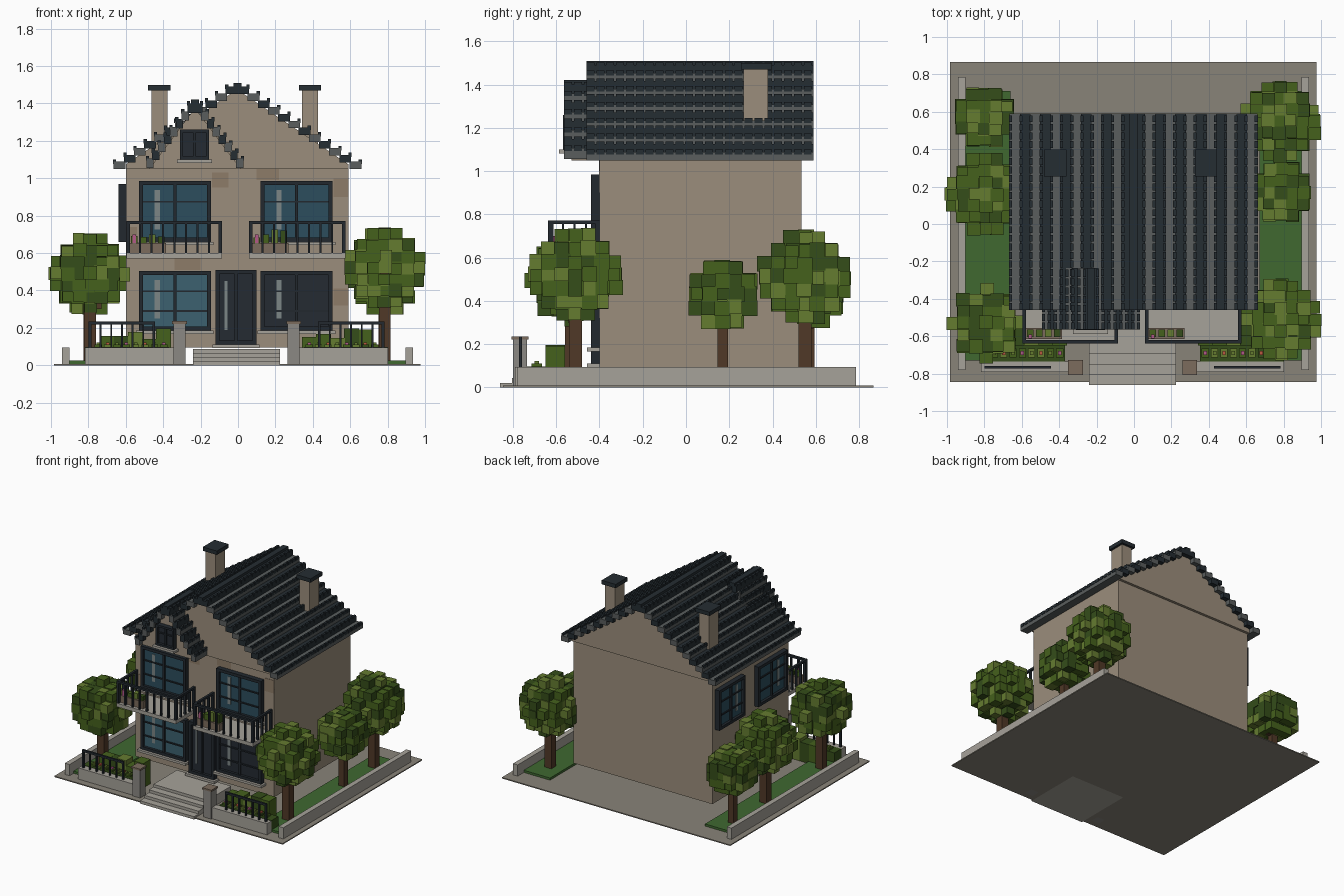
import bpy, bmesh, random

if "Cube" in bpy.data.objects:
    bpy.data.objects.remove(bpy.data.objects["Cube"])
random.seed(4)

COLORS = {
    "wall": (0.33, 0.27, 0.20), "patch": (0.27, 0.20, 0.14), "slate": (0.018, 0.026, 0.032),
    "slate_grey": (0.10, 0.11, 0.11), "iron": (0.016, 0.022, 0.028), "glass": (0.025, 0.075, 0.11),
    "glass_low": (0.045, 0.12, 0.16), "glass_dark": (0.018, 0.024, 0.032), "shine": (0.20, 0.24, 0.24),
    "stone": (0.38, 0.36, 0.32), "paving": (0.25, 0.23, 0.19), "post": (0.26, 0.25, 0.23),
    "lawn": (0.05, 0.14, 0.03), "leaf_a": (0.06, 0.12, 0.012), "leaf_b": (0.13, 0.20, 0.03),
    "leaf_c": (0.035, 0.075, 0.01), "bark": (0.08, 0.04, 0.02), "pot": (0.20, 0.15, 0.11),
    "pink": (0.45, 0.10, 0.25), "red": (0.5, 0.1, 0.05),
}
MATS = {}
for name, c in COLORS.items():
    MATS[name] = bpy.data.materials.new(name)
    MATS[name].diffuse_color = (*c, 1)
LEAVES = ["leaf_a", "leaf_a", "leaf_b", "leaf_c"]


class Part:
    """One named object assembled from boxes and prisms."""
    def __init__(self, name):
        self.name, self.bm, self.slots = name, bmesh.new(), []

    def slot(self, mat):
        if mat not in self.slots:
            self.slots.append(mat)
        return self.slots.index(mat)

    def prism(self, mat, profile, y0, y1):
        idx = self.slot(mat)
        a = [self.bm.verts.new((x, y0, z)) for x, z in profile]
        b = [self.bm.verts.new((x, y1, z)) for x, z in profile]
        n = len(a)
        faces = [self.bm.faces.new(a), self.bm.faces.new(b[::-1])]
        faces += [self.bm.faces.new((a[i], b[i], b[(i + 1) % n], a[(i + 1) % n])) for i in range(n)]
        for f in faces:
            f.material_index = idx

    def box(self, mat, x0, x1, y0, y1, z0, z1):
        x0, x1 = sorted((x0, x1))
        y0, y1 = sorted((y0, y1))
        self.prism(mat, [(x0, z0), (x1, z0), (x1, z1), (x0, z1)], y0, y1)

    def done(self):
        bmesh.ops.recalc_face_normals(self.bm, faces=self.bm.faces)
        me = bpy.data.meshes.new(self.name)
        self.bm.to_mesh(me)
        self.bm.free()
        for m in self.slots:
            me.materials.append(MATS[m])
        bpy.context.collection.objects.link(bpy.data.objects.new(self.name, me))


# ground, lawns and low side walls
p = Part("ground")
p.box("paving", -0.985, 0.975, -0.845, 0.866, 0, 0.008)
p.done()
p = Part("lawns")
p.box("lawn", -0.905, -0.66, -0.73, 0.71, 0.008, 0.025)
p.box("lawn", 0.67, 0.895, -0.73, 0.71, 0.008, 0.025)
p.done()
p = Part("side_walls")
p.box("stone", -0.94, -0.90, -0.78, 0.785, 0.005, 0.095)
p.box("stone", 0.895, 0.935, -0.78, 0.785, 0.005, 0.095)
p.done()

# house body with gable, and a few darker stone patches
p = Part("house_walls")
p.box("wall", -0.60, 0.59, -0.40, 0.535, 0.095, 1.05)
p.prism("wall", [(-0.60, 1.05), (0.59, 1.05), (0.59, 1.075), (-0.005, 1.475), (-0.60, 1.075)], -0.42, 0.555)
for x0, x1, z0, z1 in [(0.51, 0.59, 0.90, 1.0), (0.51, 0.59, 0.32, 0.41), (-0.34, -0.2, 0.51, 0.57),
                       (-0.6, -0.54, 0.66, 0.74), (-0.14, -0.05, 0.95, 1.03), (0.1, 0.22, 0.99, 1.05)]:
    p.box("patch", x0, x1, -0.403, -0.39, z0, z1)
p.done()


# stepped tile roofs: alternating courses with a dashed lip
def roof(name, cx, rows, run, drop, top, thick, y0, y1):
    p = Part(name)
    for s in (-1, 1):
        for i in range(rows):
            xa, xb = cx + s * i * run, cx + s * ((i + 1) * run + 0.008)
            z = top - i * drop
            p.box(("slate", "slate_grey")[i % 2], xa, xb, y0, y1, z - thick, z)
            n = round((y1 - y0) / 0.046)
            step = (y1 - y0) / n
            for k in range(n):
                p.box("slate", xb - s * 0.014, xb + s * 0.003, y0 + k * step, y0 + (k + 0.8) * step, z - 0.012, z + 0.012)
    p.box("slate", cx - 0.022, cx + 0.022, y0, y1, top - 0.02, top + 0.02)
    p.done()


roof("main_roof", -0.003, 12, 0.0545, 0.0365, 1.49, 0.04, -0.46, 0.59)
roof("front_gable_roof", -0.23, 8, 0.0315, 0.042, 1.40, 0.05, -0.565, -0.235)
p = Part("front_gable_wall")
p.prism("wall", [(-0.475, 1.05), (0.015, 1.05), (-0.23, 1.375)], -0.53, -0.25)
p.done()

# chimneys
for cx, side in ((-0.42, "left"), (0.385, "right")):
    p = Part("chimney_" + side)
    p.box("wall", cx - 0.043, cx + 0.043, 0.265, 0.38, 1.1, 1.47)
    p.box("slate", cx - 0.06, cx + 0.06, 0.255, 0.398, 1.47, 1.50)
    p.done()


# windows: u runs along the wall, d is the distance out of it
def window(name, u0, u1, z0, z1, glass, wall=-0.40, side=False, cols=2, bars=(0.33, 0.66), sill=True):
    p = Part(name)

    def add(mat, a, b, d0, d1, c, d):
        if side:
            p.box(mat, -0.60 - d0, -0.60 - d1, a, b, c, d)
        else:
            p.box(mat, a, b, wall - d0, wall - d1, c, d)
    w, h = u1 - u0, z1 - z0
    t = min(0.022, w * 0.1)
    add(glass, u0 + t / 2, u1 - t / 2, -0.01, 0.018, z0 + t / 2, z1 - t / 2)
    for a, b, c, d in ((u0, u0 + t, z0, z1), (u1 - t, u1, z0, z1), (u0, u1, z0, z0 + t), (u0, u1, z1 - t, z1)):
        add("iron", a, b, -0.01, 0.038, c, d)
    for k in range(1, cols):
        um = u0 + w * k / cols
        add("iron", um - 0.008, um + 0.008, 0, 0.03, z0, z1)
    for f in bars:
        add("iron", u0, u1, 0, 0.026, z0 + h * f - 0.005, z0 + h * f + 0.005)
    if w > 0.2:
        add("shine", u0 + w * 0.22, u0 + w * 0.29, 0, 0.021, z0 + h * 0.2, z0 + h * 0.85)
    if sill:
        add("stone", u0 - 0.015, u1 + 0.015, -0.01, 0.058, z0 - 0.018, z0)
    p.done()


window("upper_window_left", -0.53, -0.145, 0.66, 0.985, "glass")
window("upper_window_right", 0.12, 0.505, 0.66, 0.985, "glass")
window("lower_window_left", -0.53, -0.145, 0.185, 0.505, "glass_low")
window("lower_window_right", 0.12, 0.505, 0.185, 0.505, "glass_dark")
window("front_door", -0.12, 0.10, 0.11, 0.51, "glass_dark", bars=())
window("attic_window", -0.31, -0.155, 1.10, 1.26, "glass_dark", wall=-0.53, bars=(0.6,))
window("side_window_back", 0.18, 0.50, 0.66, 0.97, "glass", side=True, sill=False)
window("side_window_front", -0.34, 0.02, 0.66, 0.97, "glass", side=True, sill=False)


# iron railing helper along x or y
def rail(p, a, b, fixed, z0, z1, n, along_x=True, t=0.009):
    def bar(u0, u1, c, d):
        if along_x:
            p.box("iron", u0, u1, fixed - t, fixed + t, c, d)
        else:
            p.box("iron", fixed - t, fixed + t, u0, u1, c, d)
    bar(a, b, z1 - 0.016, z1)
    for k in range(n + 1):
        u = a + t + (b - a - 2 * t) * k / n
        w = t if k in (0, n) else 0.005
        bar(u - w, u + w, z0, z1 - 0.01)


# balconies with planters
for x0, x1, side in ((-0.595, -0.085, "left"), (0.06, 0.575, "right")):
    p = Part("balcony_" + side)
    p.box("stone", x0, x1, -0.64, -0.40, 0.572, 0.60)
    rail(p, x0, x1, -0.63, 0.60, 0.772, 8)
    for x in (x0 + 0.009, x1 - 0.009):
        rail(p, -0.63, -0.40, x, 0.60, 0.772, 4, False)
    p.done()
    p = Part("balcony_planter_" + side)
    p.box("pot", x0 + 0.015, x0 + 0.21, -0.615, -0.555, 0.60, 0.655)
    for k in range(4):
        u, h = x0 + 0.022 + k * 0.048, random.uniform(0.03, 0.08)
        p.box(LEAVES[k], u, u + 0.036, -0.605, -0.565, 0.65, 0.65 + h)
    p.box("pink", x0 + 0.03, x0 + 0.05, -0.612, -0.592, 0.655, 0.70)
    p.done()

# entrance steps
p = Part("front_steps")
for k in range(4):
    p.box("stone", -0.24, 0.225, -0.86 + 0.055 * k, -0.405, 0.0215 * k, 0.0215 * (k + 1))
p.done()

# front garden walls, posts, railings, hedges and flowers
for s, side in ((-1, "left"), (1, "right")):
    o = -0.008

    def X(x):
        return o + s * x
    p = Part("garden_wall_" + side)
    p.box("stone", X(0.335), X(0.81), -0.79, -0.735, 0.005, 0.095)
    p.box("post", X(0.272), X(0.338), -0.80, -0.735, 0.0, 0.222)
    p.box("pot", X(0.266), X(0.344), -0.807, -0.728, 0.222, 0.236)
    p.done()
    p = Part("garden_railing_" + side)
    a, b = sorted((X(0.435), X(0.79)))
    rail(p, a, b, -0.765, 0.09, 0.235, 6, t=0.007)
    p.done()
    p = Part("garden_bed_" + side)
    p.box("leaf_c", X(0.36), X(0.81), -0.735, -0.65, 0.008, 0.098)
    for k in range(8):
        u = 0.37 + 0.05 * k
        p.box(random.choice(LEAVES), X(u), X(u + 0.038), -0.715, -0.665, 0.09, 0.11)
        p.box(("pink", "leaf_b", "red", "leaf_b")[k % 4], X(u + 0.01), X(u + 0.028), -0.70, -0.68, 0.10, 0.122)
    p.done()
    p = Part("hedge_" + side)
    for k in range(5):
        u = 0.35 + 0.075 * k
        p.box(LEAVES[k % 4], X(u), X(u + 0.08), -0.65, -0.56, 0.008, random.uniform(0.14, 0.2))
    p.done()


# trees: block canopy on a square trunk
def tree(name, x, y, z, r, s=0.06):
    p = Part(name + "_trunk")
    t = 0.03 if r > 0.18 else 0.024
    p.box("bark", x - t, x + t, y - t, y + t, 0.01, z)
    p.box("bark", x + t, x + t + 0.03, y - 0.015, y + 0.02, z - r * 0.95, z)
    p.done()
    p = Part(name + "_canopy")
    lim = ((r - 0.015) / s) ** 2
    for i in range(-3, 4):
        for j in range(-3, 4):
            for k in range(-3, 4):
                d = i * i + j * j + k * k
                if lim - 6.5 < d <= lim:
                    cx, cy, cz = (c + q * s + random.uniform(-0.006, 0.006) for c, q in ((x, i), (y, j), (z, k)))
                    h = s / 2 + random.uniform(0, 0.007)
                    p.box(random.choice(LEAVES), cx - h, cx + h, cy - h, cy + h, cz - h, cz + h)
    p.done()


tree("tree_front_left", -0.79, -0.53, 0.49, 0.20)
tree("tree_mid_left", -0.795, 0.16, 0.49, 0.205)
tree("tree_back_left", -0.80, 0.57, 0.43, 0.165)
tree("tree_front_right", 0.785, -0.51, 0.52, 0.212)
tree("tree_mid_right", 0.785, 0.17, 0.43, 0.165)
tree("tree_back_right", 0.78, 0.55, 0.51, 0.212)

for m in bpy.data.materials:
    if m.users and not m.is_grease_pencil:
        m.use_nodes = True
        m.node_tree.nodes["Principled BSDF"].inputs["Base Color"].default_value = m.diffuse_color
